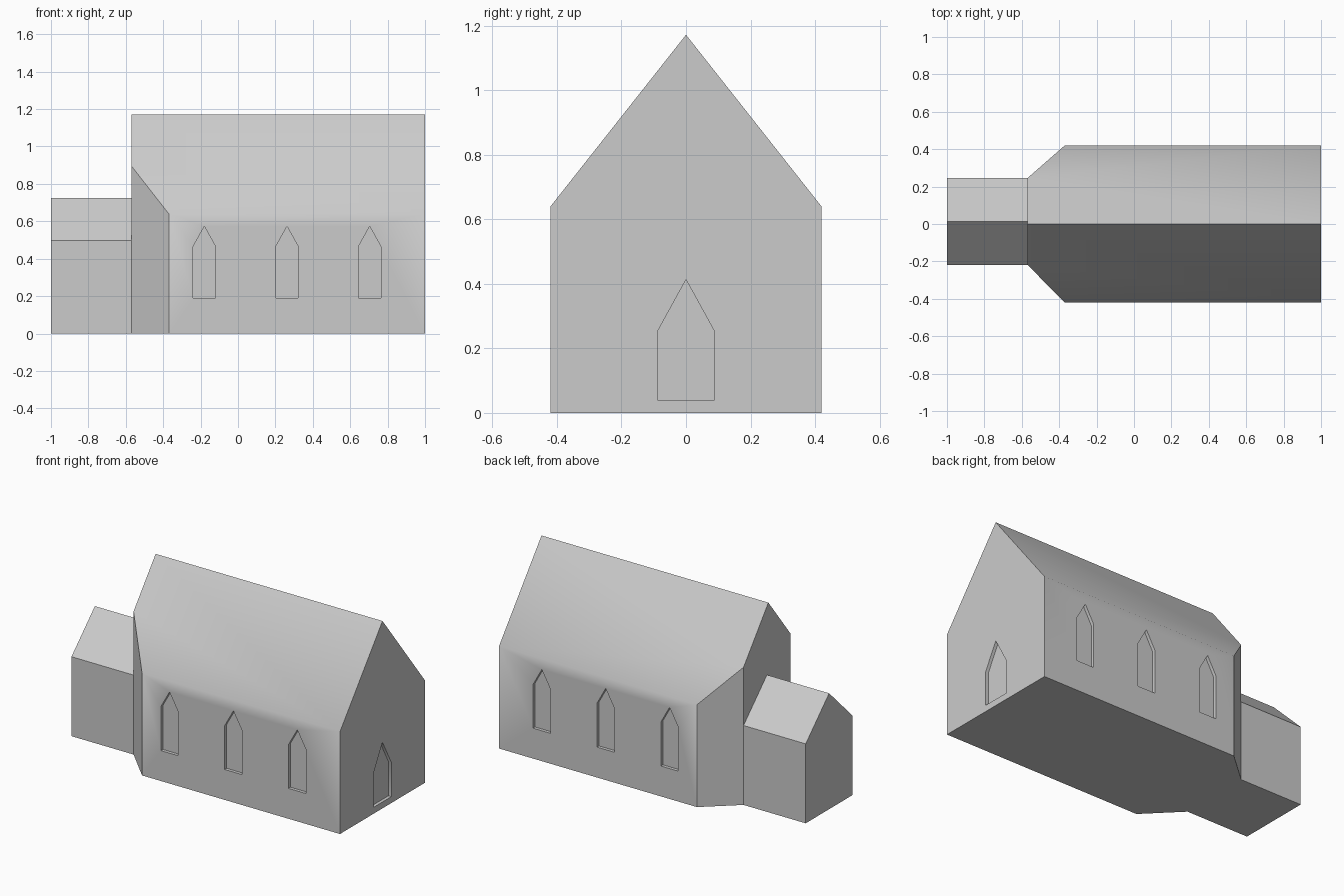
import bpy, bmesh, math
from mathutils import Matrix, Vector

if "Cube" in bpy.data.objects:
    bpy.data.objects.remove(bpy.data.objects["Cube"])

stone = bpy.data.materials.new("pale_grey_stone")
stone.diffuse_color = (0.6, 0.6, 0.6, 1)
stone.use_nodes = True
stone.node_tree.nodes["Principled BSDF"].inputs["Base Color"].default_value = stone.diffuse_color


def prism(name, profile, depth, matrix, cuts=()):
    """Extrude a 2D profile along local z, place it, then slice with planes."""
    bm = bmesh.new()
    face = bm.faces.new([bm.verts.new((u, v, 0)) for u, v in profile])
    res = bmesh.ops.extrude_face_region(bm, geom=[face])
    moved = [g for g in res["geom"] if isinstance(g, bmesh.types.BMVert)]
    bmesh.ops.translate(bm, verts=moved, vec=(0, 0, depth))
    bmesh.ops.transform(bm, matrix=matrix, verts=bm.verts[:])
    for co, no in cuts:
        cut = bmesh.ops.bisect_plane(
            bm, geom=bm.verts[:] + bm.edges[:] + bm.faces[:], dist=1e-5,
            plane_co=co, plane_no=no, clear_outer=True)
        edges = [g for g in cut["geom_cut"] if isinstance(g, bmesh.types.BMEdge)]
        bmesh.ops.holes_fill(bm, edges=edges, sides=0)
    bmesh.ops.recalc_face_normals(bm, faces=bm.faces[:])
    mesh = bpy.data.meshes.new(name)
    bm.to_mesh(mesh)
    bm.free()
    mesh.materials.append(stone)
    obj = bpy.data.objects.new(name, mesh)
    bpy.context.collection.objects.link(obj)
    return obj


def house(y0, y1, eaves, ridge):
    return [(y0, 0), (y1, 0), (y1, eaves), ((y0 + y1) / 2, ridge), (y0, eaves)]


def arch(cx, half, z0, z1, peak):
    return [(cx - half, z0), (cx + half, z0), (cx + half, z1), (cx, peak), (cx - half, z1)]


def along_x(x):   # profile (y, z), extruded towards +x
    return Matrix(((0, 0, 1, x), (1, 0, 0, 0), (0, 1, 0, 0), (0, 0, 0, 1)))


def along_y(y):   # profile (x, z), extruded towards +y
    return Matrix(((1, 0, 0, 0), (0, 0, 1, y), (0, 1, 0, 0), (0, 0, 0, 1)))


# Nave: gabled block with its two west corners sliced off
corners = [(Vector((-0.57, 0.245, 0)), Vector((-0.175, 0.2, 0))),
           (Vector((-0.57, -0.218, 0)), Vector((-0.202, -0.2, 0)))]
nave = prism("nave", house(-0.42, 0.42, 0.64, 1.172), 1.57, along_x(-0.57), corners)

# Chancel: small lower gabled block
chancel = prism("chancel", house(-0.218, 0.245, 0.497, 0.725), 0.43, along_x(-1.0))

# Shallow pointed recesses: three windows on each long wall and a door
R = 0.02
cutters = [prism("door_cutter", arch(0, 0.088, 0.04, 0.253, 0.413), 0.1, along_x(1 - R))]
for cx in (-0.18, 0.262, 0.704):
    for y in (-0.42 + R - 0.1, 0.42 - R):
        cutters.append(prism("window_cutter", arch(cx, 0.06, 0.19, 0.465, 0.573), 0.1, along_y(y)))

bpy.context.view_layer.objects.active = nave
for c in cutters:
    c.hide_render = True
    mod = nave.modifiers.new("recess", 'BOOLEAN')
    mod.operation = 'DIFFERENCE'
    mod.solver = 'EXACT'
    mod.object = c
    bpy.ops.object.modifier_apply(modifier=mod.name)
for c in cutters:
    bpy.data.objects.remove(c, do_unlink=True)

# Soft eaves on the nave, all steeper edges stay sharp
for o in bpy.context.view_layer.objects:
    o.select_set(o in (nave, chancel))
bpy.ops.object.shade_smooth_by_angle(angle=math.radians(40))
